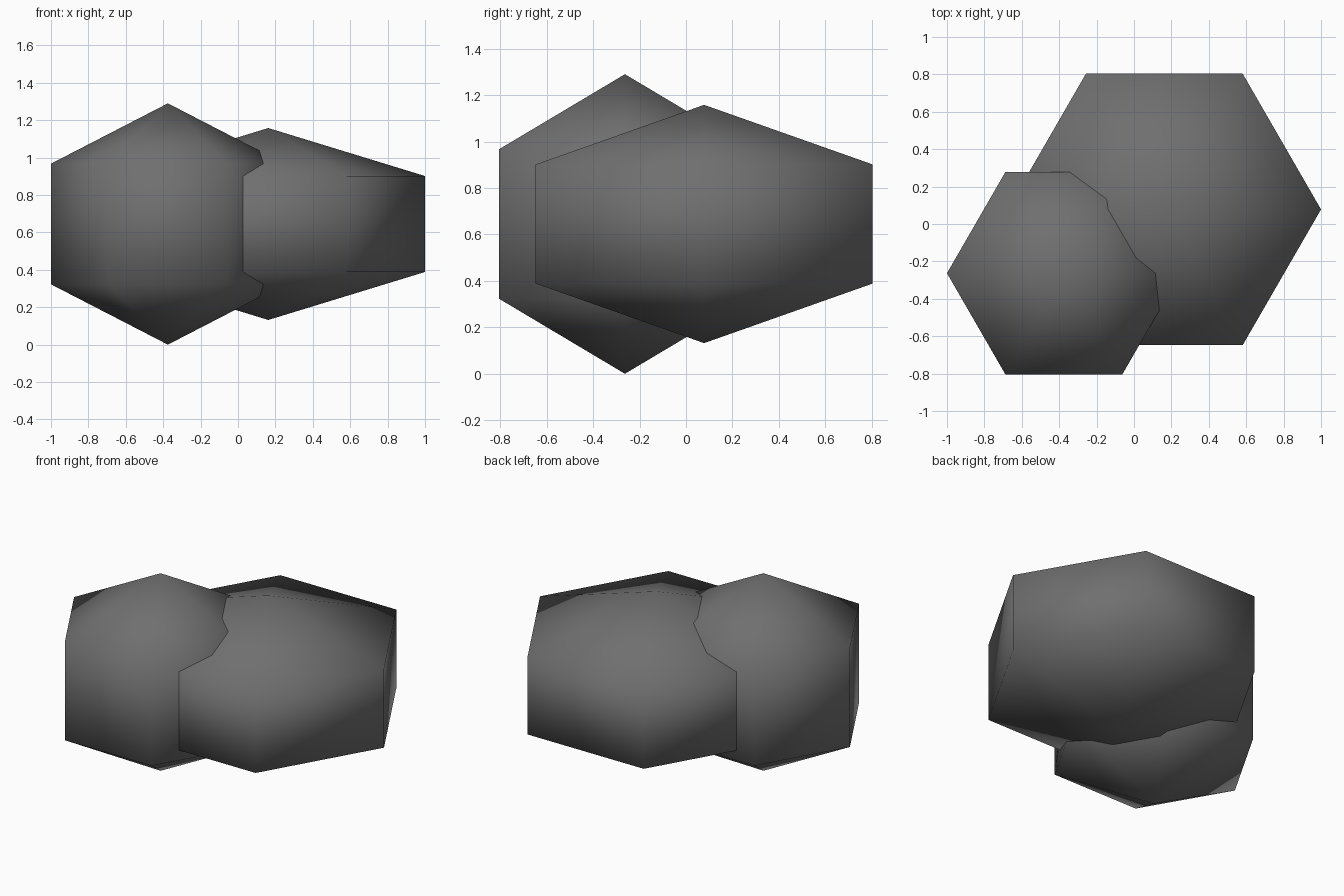
import bpy, bmesh, math

if "Cube" in bpy.data.objects:
    bpy.data.objects.remove(bpy.data.objects["Cube"])

grey = bpy.data.materials.new("dark stone grey")
grey.diffuse_color = (0.16, 0.16, 0.16, 1)
grey.use_nodes = True
grey.node_tree.nodes["Principled BSDF"].inputs["Base Color"].default_value = grey.diffuse_color


def rock(name, centre, radius, half_height, sides=6):
    """Low-poly ball: two poles and two rings at half height."""
    cx, cy, cz = centre
    bm = bmesh.new()
    bottom = bm.verts.new((cx, cy, cz - half_height))
    top = bm.verts.new((cx, cy, cz + half_height))
    low, high = [], []
    for ring, z in ((low, -half_height / 2), (high, half_height / 2)):
        for i in range(sides):
            a = math.tau * i / sides
            ring.append(bm.verts.new((cx + radius * math.cos(a),
                                      cy + radius * math.sin(a), cz + z)))
    for i in range(sides):
        j = (i + 1) % sides
        bm.faces.new((low[i], low[j], high[j], high[i]))
        bm.faces.new((high[i], high[j], top))
        bm.faces.new((low[j], low[i], bottom))
    for f in bm.faces:
        f.smooth = True
    mesh = bpy.data.meshes.new(name)
    bm.to_mesh(mesh)
    bm.free()
    mesh.materials.append(grey)
    obj = bpy.data.objects.new(name, mesh)
    bpy.context.collection.objects.link(obj)
    return obj


# Tall narrow rock, front left
rock("tall_rock", (-0.375, -0.263, 0.645), 0.625, 0.645)
# Wide low rock, back right
rock("wide_rock", (0.162, 0.078, 0.645), 0.838, 0.513)
